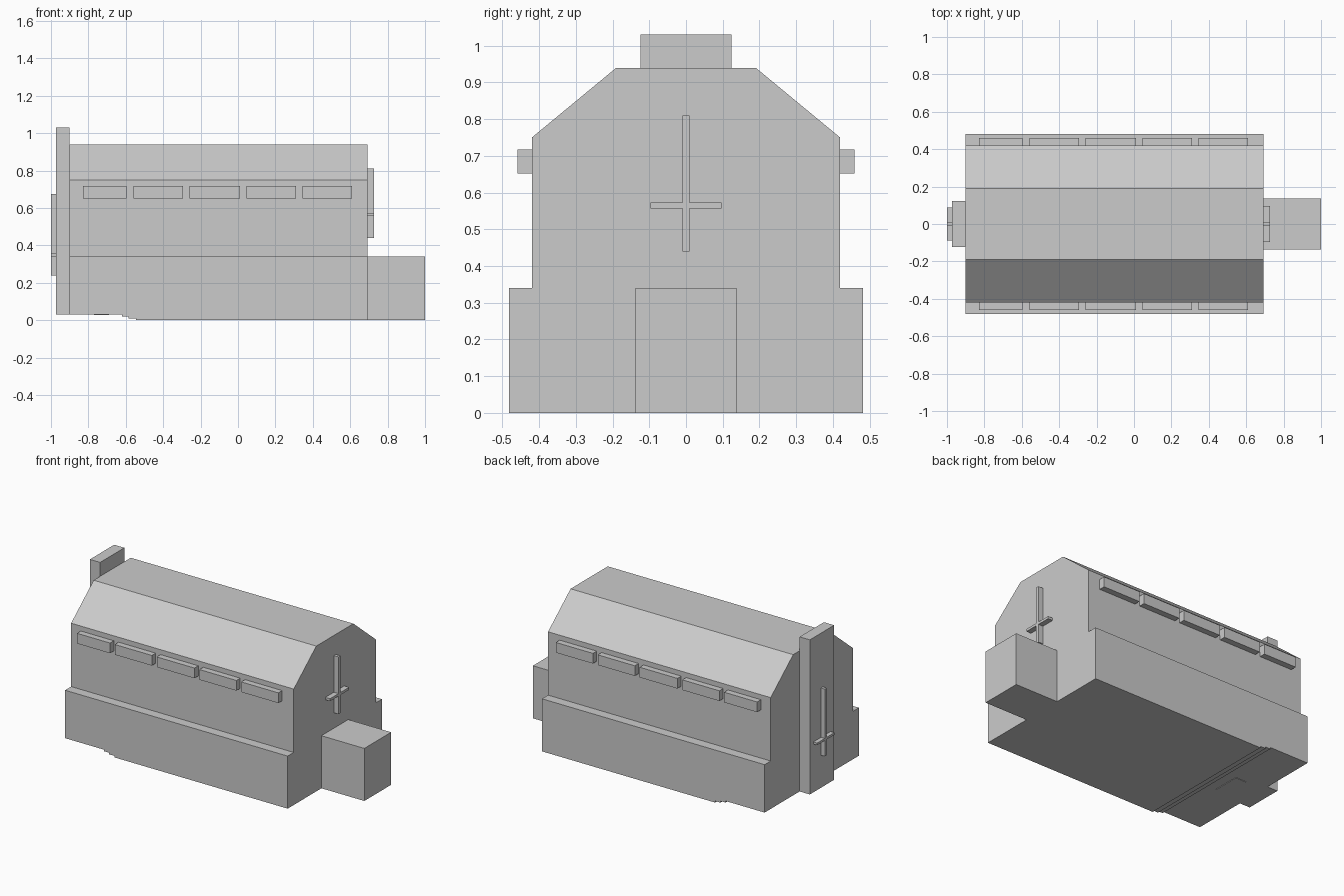
import bpy
import bmesh
from mathutils import Vector

old = bpy.data.objects.get("Cube")
if old:
    bpy.data.objects.remove(old, do_unlink=True)

# Single plain material
grey = bpy.data.materials.new("plain grey")
grey.use_nodes = True
colour = (0.6, 0.6, 0.6, 1)
grey.diffuse_color = colour
grey.node_tree.nodes["Principled BSDF"].inputs["Base Color"].default_value = colour


def finish(name, bm):
    bmesh.ops.recalc_face_normals(bm, faces=bm.faces)
    mesh = bpy.data.meshes.new(name)
    bm.to_mesh(mesh)
    bm.free()
    mesh.materials.append(grey)
    obj = bpy.data.objects.new(name, mesh)
    bpy.context.collection.objects.link(obj)
    return obj


def prism(name, points, offset):
    """Extrude a closed outline by the given offset."""
    bm = bmesh.new()
    face = bm.faces.new([bm.verts.new(p) for p in points])
    result = bmesh.ops.extrude_face_region(bm, geom=[face], use_keep_orig=True)
    verts = [v for v in result["geom"] if isinstance(v, bmesh.types.BMVert)]
    bmesh.ops.translate(bm, verts=verts, vec=Vector(offset))
    return finish(name, bm)


def box(name, x, y, z):
    """Box from (min, max) ranges on each axis."""
    outline = [(x[0], y[0], z[0]), (x[1], y[0], z[0]),
               (x[1], y[1], z[0]), (x[0], y[1], z[0])]
    return prism(name, outline, (0, 0, z[1] - z[0]))


def cross(name, x, reach, z, bar_z):
    """Upright and arm of a wall cross."""
    box(name + "_upright", x, (-0.01, 0.01), z)
    box(name + "_arm", x, (-reach, reach), bar_z)


BACK, FRONT = -0.9, 0.693

# Lower hall, its underside stepping up towards the tower end
base = [(FRONT, 0.34), (BACK, 0.34), (BACK, 0.03), (-0.62, 0.03), (-0.62, 0.02),
        (-0.585, 0.02), (-0.585, 0.01), (-0.545, 0.01), (-0.545, 0), (FRONT, 0)]
prism("lower_hall", [(x, -0.482, z) for x, z in base], (0, 0.964, 0))

# Upper hall with sloping roof shoulders
hall = [(-0.42, 0.34), (0.42, 0.34), (0.42, 0.75), (0.19, 0.94),
        (-0.19, 0.94), (-0.42, 0.75)]
prism("upper_hall_and_roof", [(BACK, y, z) for y, z in hall], (FRONT - BACK, 0, 0))

# Entrance porch and end tower
box("entrance_porch", (FRONT, 1.0), (-0.137, 0.137), (0, 0.34))
box("end_tower", (-0.973, BACK), (-0.124, 0.124), (0.03, 1.03))

# Crosses on both ends
cross("porch_cross", (FRONT, 0.727), 0.097, (0.44, 0.81), (0.557, 0.573))
cross("tower_cross", (-1.0, -0.973), 0.088, (0.24, 0.675), (0.342, 0.356))

# Projecting window bays along both sides
bays = [(-0.83, -0.595), (-0.56, -0.295), (-0.26, 0.01), (0.045, 0.31), (0.345, 0.61)]
for side, label in ((-1, "front"), (1, "back")):
    for i, span in enumerate(bays):
        y = sorted((side * 0.42, side * 0.459))
        box(f"{label}_window_bay_{i + 1}", span, y, (0.652, 0.718))

# Small plate on the underside
box("underside_plate", (-0.77, -0.69), (-0.09, 0.09), (0.027, 0.03))
